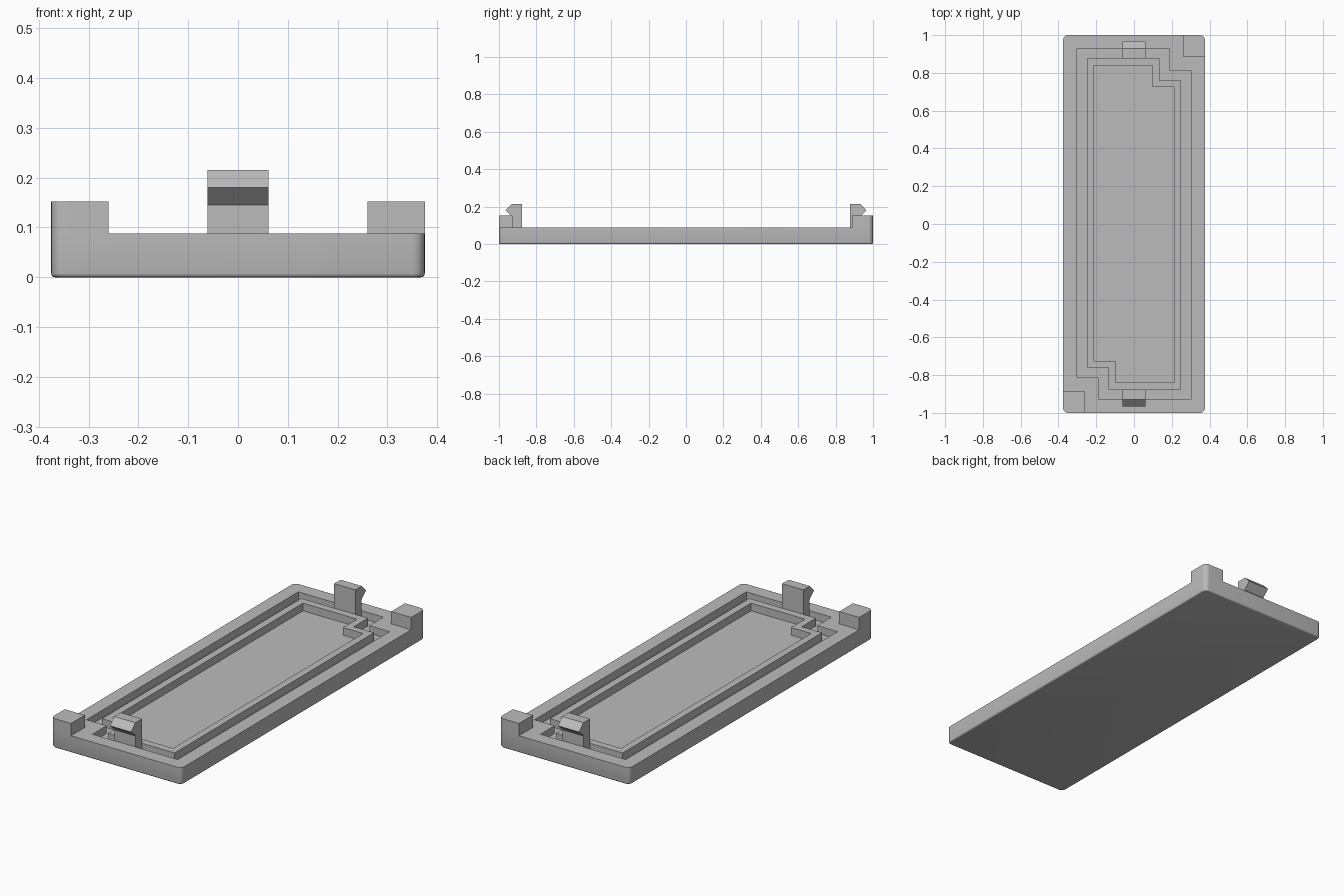
import bpy, bmesh, math

if "Cube" in bpy.data.objects:
    bpy.data.objects.remove(bpy.data.objects["Cube"])

TOP, FLOOR = 0.088, 0.048      # plate top, groove and recess floor
HX, HY, R = 0.375, 1.0, 0.025  # plate half sizes, corner radius

grey = bpy.data.materials.new("plain grey")
grey.diffuse_color = (0.5, 0.5, 0.5, 1)
grey.use_nodes = True
grey.node_tree.nodes["Principled BSDF"].inputs["Base Color"].default_value = grey.diffuse_color


def finish(bm, name, smooth=False):
    bmesh.ops.recalc_face_normals(bm, faces=bm.faces)
    me = bpy.data.meshes.new(name)
    bm.to_mesh(me)
    bm.free()
    me.materials.append(grey)
    ob = bpy.data.objects.new(name, me)
    bpy.context.collection.objects.link(ob)
    if smooth:
        bpy.ops.object.select_all(action='DESELECT')
        ob.select_set(True)
        bpy.context.view_layer.objects.active = ob
        bpy.ops.object.shade_smooth_by_angle(angle=math.radians(35))
    return ob


def arc(cx, cy, r, start, n=6):
    return [(cx + r * math.cos(start + i * math.pi / 2 / n),
             cy + r * math.sin(start + i * math.pi / 2 / n)) for i in range(n + 1)]


def rounded_rect(inset):
    pts = []
    for k, (sx, sy) in enumerate([(1, 1), (-1, 1), (-1, -1), (1, -1)]):
        pts += arc(sx * (HX - R), sy * (HY - R), R - inset, k * math.pi / 2)
    return pts


def stepped(x, y, sx, sy):
    """Rectangle with two opposite corners notched."""
    half = [(x, -y), (x, sy), (sx, sy), (sx, y)]
    return half + [(-a, -b) for a, b in half]


def loop(bm, pts, z):
    return [bm.verts.new((x, y, z)) for x, y in pts]


def wall(bm, a, b):
    for i in range(len(a)):
        j = (i + 1) % len(a)
        bm.faces.new((a[i], a[j], b[j], b[i]))


def ring(bm, a, b):
    """Flat face between an outer and an inner loop."""
    edges = [bm.edges.get((l[i], l[i - 1])) or bm.edges.new((l[i], l[i - 1]))
             for l in (a, b) for i in range(len(l))]
    bmesh.ops.triangle_fill(bm, use_beauty=True, use_dissolve=False, edges=edges)


# Base plate: eased bottom edge, groove, thin rim and central recess
bm = bmesh.new()
e = 0.008
sides = [loop(bm, rounded_rect(e * (1 - math.sin(t))), e * (1 - math.cos(t)))
         for t in (0, math.pi / 6, math.pi / 3, math.pi / 2)]
sides.append(loop(bm, rounded_rect(0), TOP))
bm.faces.new(sides[0])
for a, b in zip(sides, sides[1:]):
    wall(bm, a, b)
outer = stepped(0.303, 0.928, 0.187, 0.812)
middle = stepped(0.25, 0.877, 0.134, 0.76)
inner = stepped(0.213, 0.838, 0.097, 0.724)
o_top, o_low = loop(bm, outer, TOP), loop(bm, outer, FLOOR)
m_low, m_top = loop(bm, middle, FLOOR), loop(bm, middle, TOP)
i_top, i_low = loop(bm, inner, TOP), loop(bm, inner, FLOOR)
for a, b in ((o_top, o_low), (m_low, m_top), (i_top, i_low)):
    wall(bm, a, b)
for a, b in ((sides[-1], o_top), (o_low, m_low), (m_top, i_top)):
    ring(bm, a, b)
bm.faces.new(i_low)
finish(bm, "base_plate", True)

# Profile of a snap clip in y and z, with an outward tooth
clip_profile = [(0.877, FLOOR), (0.877, 0.215), (0.93, 0.215),
                (0.965, 0.18), (0.928, 0.145), (0.928, FLOOR)]

for s, side in ((1, "back"), (-1, "front")):
    # Corner post, flush with the rounded plate corner
    bm = bmesh.new()
    pts = [(0.26, 0.887), (HX, 0.887)] + arc(HX - R, HY - R, R, 0) + [(0.26, HY)]
    pts = [(s * x, s * y) for x, y in pts]
    low, high = loop(bm, pts, TOP), loop(bm, pts, 0.152)
    wall(bm, low, high)
    bm.faces.new(high)
    finish(bm, side + "_corner_post", True)

    # Snap clip rising from the groove
    bm = bmesh.new()
    ends = [[bm.verts.new((x, s * y, z)) for y, z in clip_profile] for x in (-0.061, 0.061)]
    wall(bm, *ends)
    for end in ends:
        bm.faces.new(end)
    finish(bm, side + "_snap_clip")
